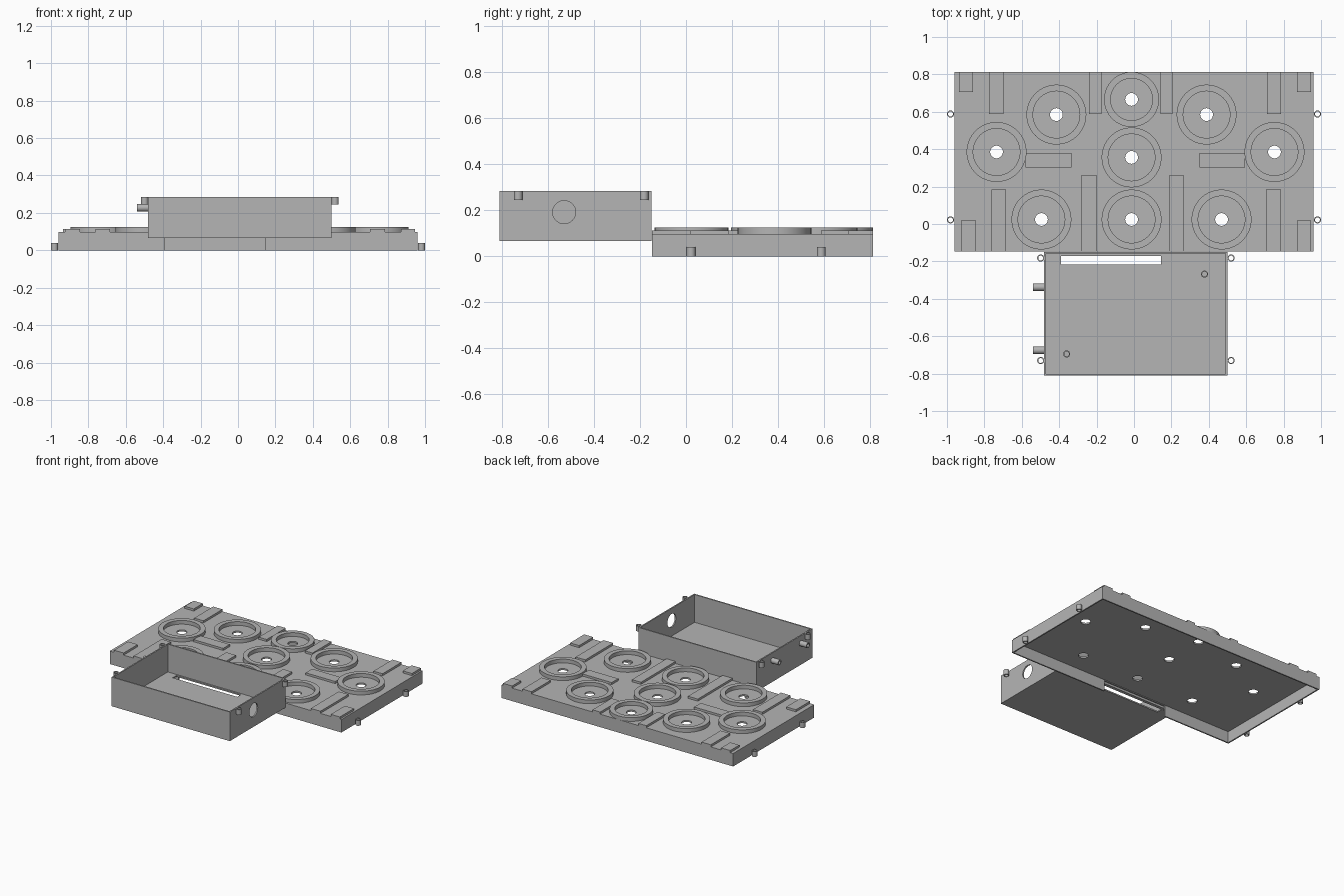
import bpy, bmesh, math
from mathutils import Matrix, Vector

old = bpy.data.objects.get("Cube")
if old:
    bpy.data.objects.remove(old, do_unlink=True)

GREY = (0.46, 0.46, 0.46, 1)
grey = bpy.data.materials.new("plain grey")
grey.use_nodes = True
grey.diffuse_color = GREY
grey.node_tree.nodes["Principled BSDF"].inputs["Base Color"].default_value = GREY


def finish(name, bm, smooth=False):
    mesh = bpy.data.meshes.new(name)
    bmesh.ops.recalc_face_normals(bm, faces=bm.faces)
    bm.to_mesh(mesh)
    bm.free()
    mesh.materials.append(grey)
    obj = bpy.data.objects.new(name, mesh)
    bpy.context.collection.objects.link(obj)
    if smooth:
        shade(obj)
    return obj


def shade(obj):
    bpy.ops.object.select_all(action='DESELECT')
    obj.select_set(True)
    bpy.context.view_layer.objects.active = obj
    bpy.ops.object.shade_smooth_by_angle(angle=math.radians(35))


def box(name, x, y, z):
    bm = bmesh.new()
    lo, hi = Vector((x[0], y[0], z[0])), Vector((x[1], y[1], z[1]))
    bmesh.ops.create_cube(bm, size=1, matrix=Matrix.Translation((lo + hi) / 2)
                          @ Matrix.Diagonal((hi - lo).to_4d()))
    return finish(name, bm)


def cylinder(name, centre, r, depth, axis='Z'):
    turn = Matrix.Rotation(math.pi / 2, 4, 'Y') if axis == 'X' else Matrix()
    bm = bmesh.new()
    bmesh.ops.create_cone(bm, cap_ends=True, segments=48, radius1=r, radius2=r,
                          depth=depth, matrix=Matrix.Translation(centre) @ turn)
    return finish(name, bm)


def tube(name, base, r_out, r_in, height, axis='Z', seg=32):
    """Hollow cylinder rising from base, or running along x."""
    bm = bmesh.new()
    turn = Matrix.Rotation(math.pi / 2, 4, 'Y') if axis == 'X' else Matrix()
    loops = []
    for r, h in ((r_out, 0), (r_out, height), (r_in, height), (r_in, 0)):
        loops.append([bm.verts.new(Vector(base) + turn @ Vector(
            (r * math.cos(math.tau * i / seg), r * math.sin(math.tau * i / seg), h)))
            for i in range(seg)])
    for k in range(4):
        a, b = loops[k], loops[(k + 1) % 4]
        for i in range(seg):
            j = (i + 1) % seg
            bm.faces.new((a[i], a[j], b[j], b[i]))
    return finish(name, bm, smooth=True)


def cut(obj, cutters):
    for c in cutters:
        c.hide_render = True
        mod = obj.modifiers.new("cut", 'BOOLEAN')
        mod.operation, mod.solver, mod.object = 'DIFFERENCE', 'EXACT', c
    bpy.context.view_layer.update()
    graph = bpy.context.evaluated_depsgraph_get()
    mesh = bpy.data.meshes.new_from_object(obj.evaluated_get(graph))
    obj.modifiers.clear()
    obj.data = mesh
    for c in cutters:
        bpy.data.objects.remove(c, do_unlink=True)
    shade(obj)


# Lid: a thin shell open underneath, with round holes and a front notch
BACK, FRONT, TOP, WALL = 0.813, -0.147, 0.097, 0.01
SLOT = (-0.39, 0.145)
MID = -0.013
ring_spots = [(-0.735, 0.385), (-0.415, 0.585), (MID, 0.666), (0.388, 0.585),
              (0.751, 0.385), (MID, 0.356), (-0.495, 0.024), (MID, 0.024),
              (0.468, 0.024)]
lid = box("lid_shell", (-0.96, 0.96), (FRONT, BACK), (0, TOP))
cutters = [box("lid_hollow", (-0.95, 0.95), (FRONT + WALL, BACK - WALL),
               (-0.05, TOP - 0.012)),
           box("lid_notch", SLOT, (FRONT - 0.03, FRONT + 0.03), (-0.06, 0.08))]
cutters += [cylinder("round_hole", (x, y, TOP), 0.034, 0.1) for x, y in ring_spots]
cut(lid, cutters)

# Raised rings around the holes
for i, (x, y) in enumerate(ring_spots):
    r = 0.147 if y > 0.6 else 0.16
    tube(f"ring_{i + 1}", (x, y, TOP - 0.004), r, r - 0.035, 0.032, seg=64)

# Raised pads: back row, front row, then the middle pair
PAD = (TOP - 0.004, 0.113)
back_row = [(-0.936, -0.861, 0.706), (-0.775, -0.698, 0.588), (-0.24, -0.174, 0.588),
            (0.142, 0.206, 0.588), (0.711, 0.786, 0.588), (0.872, 0.947, 0.706)]
front_row = [(-0.925, -0.845, 0.02), (-0.762, -0.684, 0.184), (-0.281, -0.2, 0.262),
             (0.19, 0.265, 0.262), (0.706, 0.786, 0.184), (0.872, 0.947, 0.02)]
for i, (a, b, end) in enumerate(back_row):
    box(f"back_pad_{i + 1}", (a, b), (end, BACK), PAD)
for i, (a, b, end) in enumerate(front_row):
    box(f"front_pad_{i + 1}", (a, b), (FRONT, end), PAD)
box("right_middle_pad", (-0.58, -0.334), (0.302, 0.38), PAD)
box("left_middle_pad", (0.35, 0.594), (0.302, 0.38), PAD)

# Open box in front, with a floor slot and a round side hole
tray = box("open_box", (-0.48, 0.50), (-0.811, -0.149), (0.066, 0.284))
cut(tray, [box("box_hollow", (-0.47, 0.49), (-0.801, -0.159), (0.076, 0.4)),
           box("box_slot", SLOT, (-0.217, -0.172), (0, 0.1)),
           cylinder("box_side_hole", (0.5, -0.53, 0.192), 0.05, 0.1, 'X')])

# Screw eyelets on the sides of lid and box
for side, x in (("right", -0.981), ("left", 0.981)):
    for place, y in (("front", 0.022), ("back", 0.588)):
        tube(f"{side}_{place}_lid_eyelet", (x, y, 0), 0.019, 0.013, 0.04)
for side, x in (("right", -0.499), ("left", 0.519)):
    for place, y in (("front", -0.73), ("back", -0.182)):
        tube(f"{side}_{place}_box_eyelet", (x, y, 0.244), 0.019, 0.013, 0.04)

# Pipe stubs on the right wall and posts on the box floor
for place, y in (("front", -0.675), ("back", -0.338)):
    tube(f"{place}_pipe_stub", (-0.54, y, 0.227), 0.02, 0.012, 0.065, 'X')
for place, x, y in (("front", -0.36, -0.695), ("back", 0.377, -0.268)):
    tube(f"{place}_floor_post", (x, y, 0.072), 0.019, 0.013, 0.03)
